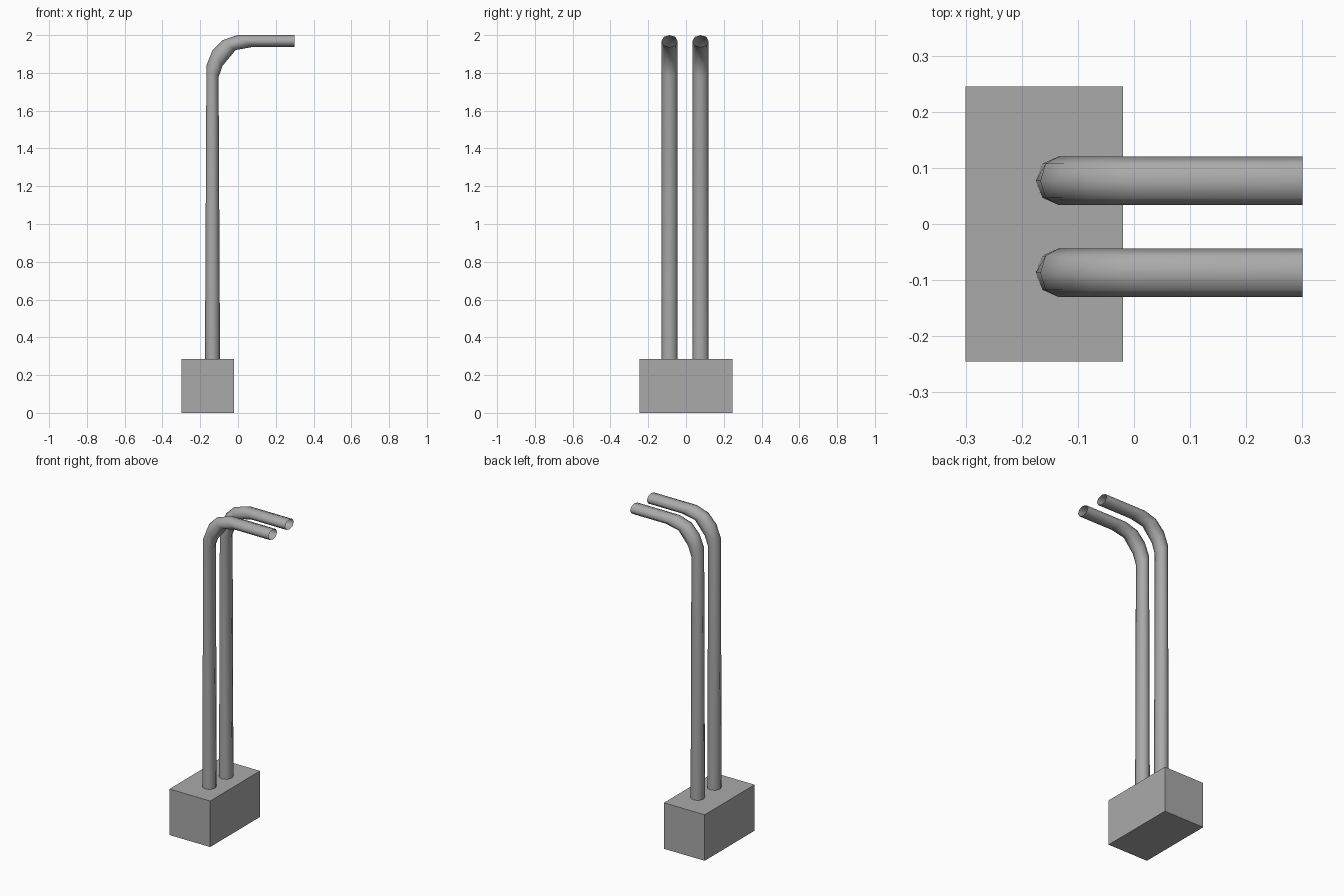
import bpy, bmesh
from math import cos, sin, tau
from mathutils import Vector

cube = bpy.data.objects.get("Cube")
if cube:
    bpy.data.objects.remove(cube, do_unlink=True)

grey = bpy.data.materials.new("mid grey")
grey.use_nodes = True
colour = (0.4, 0.4, 0.4, 1)
grey.diffuse_color = colour
grey.node_tree.nodes["Principled BSDF"].inputs["Base Color"].default_value = colour


def finish(name, bm):
    mesh = bpy.data.meshes.new(name)
    bm.to_mesh(mesh)
    bm.free()
    mesh.materials.append(grey)
    obj = bpy.data.objects.new(name, mesh)
    bpy.context.collection.objects.link(obj)
    return obj


# Base block
bm = bmesh.new()
bmesh.ops.create_cube(bm, size=1)
bmesh.ops.scale(bm, vec=(0.28, 0.49, 0.286), verts=bm.verts)
bmesh.ops.translate(bm, vec=(-0.16, 0, 0.143), verts=bm.verts)
finish("base_block", bm)

# Each ring of a pipe: its outer and inner points in the x, z plane
RINGS = [
    ((-0.175, 0.28), (-0.095, 0.28)),
    ((-0.167, 1.84), (-0.103, 1.777)),
    ((-0.135, 1.92), (-0.082, 1.837)),
    ((-0.082, 1.973), (-0.013, 1.921)),
    ((-0.003, 2.0), (0.077, 1.937)),
    ((0.30, 2.0), (0.30, 1.937)),
]
SIDES = 8
RADIUS = 0.043


def bent_pipe(name, y):
    """Open, hollow pipe rising from the block and bending towards +x."""
    bm = bmesh.new()
    rings = []
    for outer, inner in RINGS:
        a = Vector((outer[0], y, outer[1]))
        b = Vector((inner[0], y, inner[1]))
        centre, arm = (a + b) / 2, (a - b) / 2
        rings.append([
            bm.verts.new(centre + arm * cos(tau * i / SIDES)
                         + Vector((0, RADIUS * sin(tau * i / SIDES), 0)))
            for i in range(SIDES)])
    for low, high in zip(rings, rings[1:]):
        for i in range(SIDES):
            j = (i + 1) % SIDES
            face = bm.faces.new((low[i], high[i], high[j], low[j]))
            face.smooth = True
    bmesh.ops.recalc_face_normals(bm, faces=bm.faces)
    return finish(name, bm)


bent_pipe("left_pipe", 0.077)
bent_pipe("right_pipe", -0.087)
